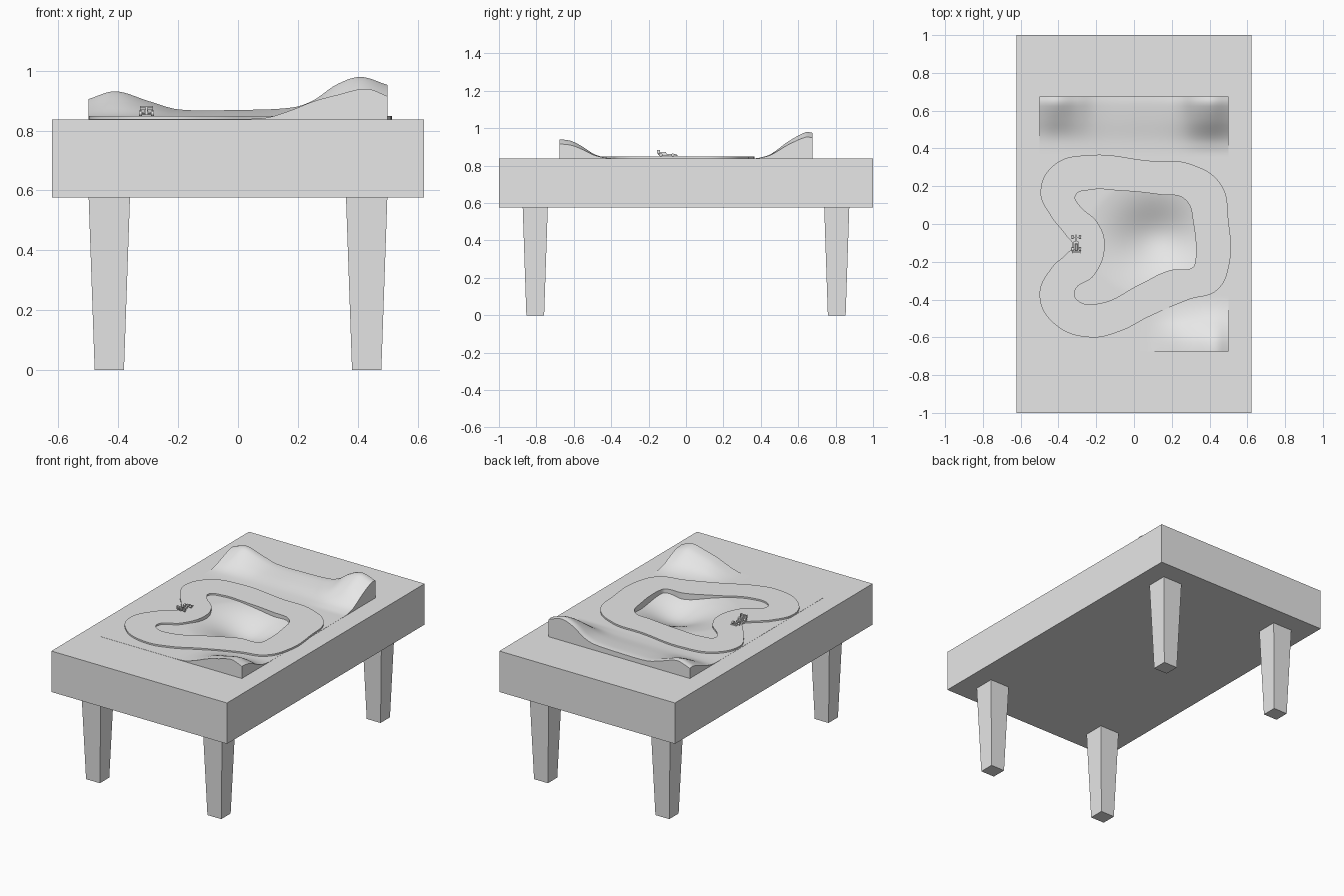
import bpy
import bmesh
from math import exp, pi
from mathutils import Matrix

default_cube = bpy.data.objects.get("Cube")
if default_cube:
    bpy.data.objects.remove(default_cube, do_unlink=True)

grey = bpy.data.materials.new("plain_grey")
grey.use_nodes = True
grey.diffuse_color = (0.8, 0.8, 0.8, 1)
grey.node_tree.nodes["Principled BSDF"].inputs["Base Color"].default_value = (0.8, 0.8, 0.8, 1)


def finish(name, bm):
    bmesh.ops.recalc_face_normals(bm, faces=bm.faces)
    mesh = bpy.data.meshes.new(name)
    bm.to_mesh(mesh)
    bm.free()
    mesh.materials.append(grey)
    obj = bpy.data.objects.new(name, mesh)
    bpy.context.collection.objects.link(obj)
    return obj


def activate(obj):
    bpy.ops.object.select_all(action='DESELECT')
    obj.select_set(True)
    bpy.context.view_layer.objects.active = obj


def smooth(obj):
    activate(obj)
    bpy.ops.object.shade_smooth_by_angle(angle=0.6)


def block(bm, x, y, z, bottom=1.0):
    """Box from (low, high) ranges; bottom scales the lower end."""
    cx, cy = sum(x) / 2, sum(y) / 2
    for v in bmesh.ops.create_cube(bm, size=1)["verts"]:
        taper = bottom if v.co.z < 0 else 1
        v.co.x = cx + v.co.x * (x[1] - x[0]) * taper
        v.co.y = cy + v.co.y * (y[1] - y[0]) * taper
        v.co.z = z[0] if v.co.z < 0 else z[1]


def tube(bm, x, y, z, radius, width):
    place = Matrix.Translation((x, y, z)) @ Matrix.Rotation(pi / 2, 4, 'Y')
    bmesh.ops.create_cone(bm, cap_ends=True, segments=16, radius1=radius,
                          radius2=radius, depth=width, matrix=place)


def curve_value(knots, t):
    """Smooth interpolation through (position, value) knots."""
    if t <= knots[0][0]:
        return knots[0][1]
    if t >= knots[-1][0]:
        return knots[-1][1]

    def slope(i):
        a, b = knots[max(i - 1, 0)], knots[min(i + 1, len(knots) - 1)]
        return (b[1] - a[1]) / (b[0] - a[0])

    i = max(k for k in range(len(knots) - 1) if knots[k][0] <= t)
    (t0, v0), (t1, v1) = knots[i], knots[i + 1]
    d = t1 - t0
    s = (t - t0) / d
    r = 1 - s
    return (v0 * (1 + 2 * s) * r * r + v1 * s * s * (1 + 2 * r)
            + d * s * r * (slope(i) * r - slope(i + 1) * s))


TOP, UNDER = 0.838, 0.576
HALF_X, HALF_Y = 0.5, 0.675

# Table body with a sunken opening for the landscape
bm = bmesh.new()
block(bm, (-0.622, 0.622), (-1, 1), (UNDER, TOP))
lid = max(bm.faces, key=lambda f: f.calc_center_median().z)
bmesh.ops.inset_individual(bm, faces=[lid], thickness=0.1)
for v in lid.verts:
    v.co.x = (HALF_X - 0.002) * (1 if v.co.x > 0 else -1)
    v.co.y = (HALF_Y - 0.002) * (1 if v.co.y > 0 else -1)
sunk = bmesh.ops.extrude_discrete_faces(bm, faces=[lid])["faces"][0]
for v in sunk.verts:
    v.co.z = 0.7
finish("table_top", bm)

# Tapered legs
for sx, side in ((1, "left"), (-1, "right")):
    for sy, end in ((1, "back"), (-1, "front")):
        bm = bmesh.new()
        x, y = 0.43 * sx, 0.806 * sy
        block(bm, (x - 0.069, x + 0.069), (y - 0.067, y + 0.067), (0, UNDER), 0.71)
        finish(f"{end}_{side}_leg", bm)

# Landscape: two ridges and a hollow
back_ridge = [(-0.5, 0.066), (-0.41, 0.092), (-0.3, 0.06), (-0.2, 0.032), (0, 0.03),
              (0.18, 0.038), (0.25, 0.061), (0.33, 0.115), (0.41, 0.14), (0.5, 0.113)]
back_rise = [(0.38, 0), (0.45, 0.15), (0.55, 0.66), (0.64, 1), (0.675, 0.98)]
front_ridge = [(0.03, 0), (0.1, 0.005), (0.18, 0.03), (0.25, 0.058), (0.33, 0.08),
               (0.43, 0.101), (0.5, 0.076)]
front_rise = [(0.4, 0), (0.45, 0.08), (0.5, 0.27), (0.55, 0.6), (0.61, 0.91), (0.66, 1)]


def ground(x, y):
    rise = curve_value(back_rise, y)
    if x < -0.2:
        rise **= 1 + min(1, (-0.2 - x) * 5) * 0.5
    hills = curve_value(back_ridge, x) * rise
    hills += curve_value(front_ridge, x) * curve_value(front_rise, -y)
    bowl = exp(-((x - 0.12) / 0.15) ** 2 / 2 - ((y + 0.07) / 0.13) ** 2 / 2)
    return TOP + 0.001 + hills - 0.095 * max(bowl - 0.05, 0)


bm = bmesh.new()
bmesh.ops.create_grid(bm, x_segments=60, y_segments=80, size=1)
for v in bm.verts:
    v.co.x *= HALF_X
    v.co.y *= HALF_Y
    v.co.z = ground(v.co.x, v.co.y)
rim = [e for e in bm.edges if e.is_boundary]
skirt = bmesh.ops.extrude_edge_only(bm, edges=rim)["geom"]
for v in skirt:
    if isinstance(v, bmesh.types.BMVert):
        v.co.z = 0.72
land = finish("landscape", bm)
# Keep the open sheet facing up
if max(land.data.polygons, key=lambda p: abs(p.normal.z)).normal.z < 0:
    land.data.flip_normals()
smooth(land)

# Race track slab bounded by two closed curves
outer = [(-.23, .365), (.08, .335), (.29, .32), (.46, .21), (.5, .02), (.505, -.21),
         (.44, -.35), (.29, -.4), (.08, -.49), (-.08, -.57), (-.235, -.6), (-.42, -.53),
         (-.5, -.38), (-.435, -.23), (-.36, -.16), (-.325, -.115), (-.36, -.06),
         (-.445, .05), (-.495, .17), (-.42, .315)]
inner = [(-.31, .15), (-.235, .18), (-.08, .177), (.135, .156), (.27, .13), (.315, 0),
         (.322, -.21), (.31, -.23), (.19, -.245), (.03, -.32), (-.18, -.42), (-.29, -.41),
         (-.315, -.36), (-.21, -.27), (-.155, -.11), (-.195, .01), (-.29, .1)]
path = bpy.data.curves.new("race_track", 'CURVE')
path.dimensions = '2D'
path.fill_mode = 'BOTH'
path.extrude = 0.024
path.resolution_u = 8
for loop in (outer, inner):
    spline = path.splines.new('BEZIER')
    spline.bezier_points.add(len(loop) - 1)
    spline.use_cyclic_u = True
    for p, (x, y) in zip(spline.bezier_points, loop):
        p.co = (x, y, 0)
        p.handle_left_type = p.handle_right_type = 'AUTO'
path.materials.append(grey)
track = bpy.data.objects.new("race_track", path)
bpy.context.collection.objects.link(track)
track.location.z = TOP + 0.011 - path.extrude
activate(track)
bpy.ops.object.convert(target='MESH')
smooth(track)

# Tiny open-wheel car, nose towards the back of the table
CX, CY, ROAD = -0.306, -0.1, TOP + 0.011


def car_block(bm, half, y, z, bottom=1.0):
    block(bm, (CX - half, CX + half), (CY + y[0], CY + y[1]),
          (ROAD + z[0], ROAD + z[1]), bottom)


bm = bmesh.new()
car_block(bm, 0.005, (-0.045, 0.05), (0.004, 0.012))
car_block(bm, 0.013, (-0.035, 0.008), (0.003, 0.014))
car_block(bm, 0.005, (-0.04, -0.008), (0.012, 0.024), 1.3)
finish("car_body", bm)

bm = bmesh.new()
car_block(bm, 0.021, (0.045, 0.056), (0.003, 0.006))
finish("car_front_wing", bm)

bm = bmesh.new()
car_block(bm, 0.021, (-0.054, -0.042), (0.029, 0.032))
car_block(bm, 0.021, (-0.054, -0.042), (0.021, 0.023))
for s in (-1, 1):
    block(bm, (CX + s * 0.021 - 0.001, CX + s * 0.021 + 0.001),
          (CY - 0.056, CY - 0.04), (ROAD + 0.015, ROAD + 0.034))
car_block(bm, 0.003, (-0.05, -0.042), (0.008, 0.03))
finish("car_rear_wing", bm)

bm = bmesh.new()
for y, radius in ((-0.034, 0.009), (0.03, 0.008)):
    tube(bm, CX, CY + y, ROAD + radius, 0.002, 0.042)
    for s in (-1, 1):
        tube(bm, CX + s * 0.02, CY + y, ROAD + radius, radius, 0.011)
smooth(finish("car_wheels", bm))
